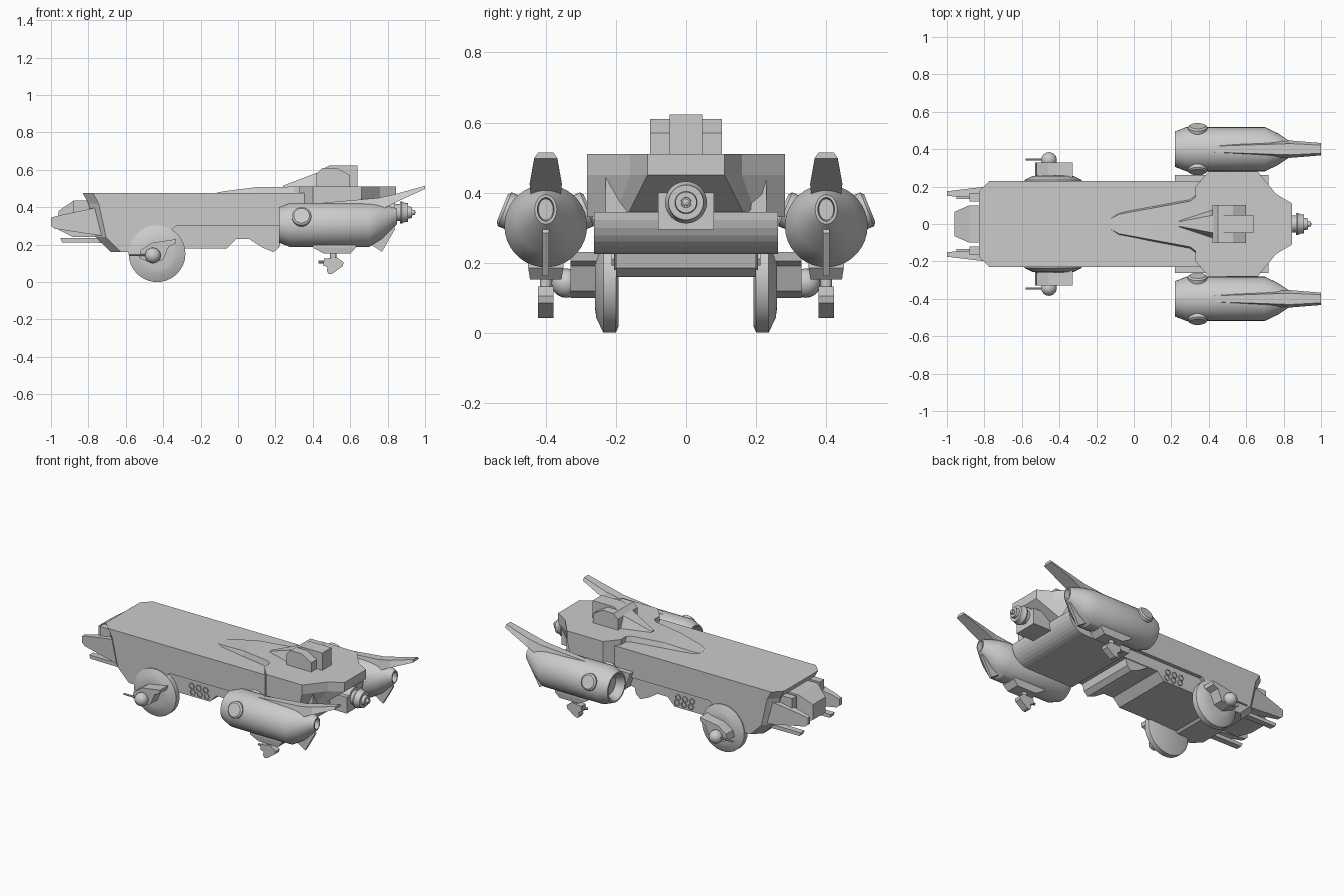
import bpy, bmesh, math
from math import sin, cos, pi

if "Cube" in bpy.data.objects:
    bpy.data.objects.remove(bpy.data.objects["Cube"])


def loft(name, rings, smooth=False):
    """Skin equal-length rings of points and cap both ends."""
    bm = bmesh.new()
    vs = [[bm.verts.new(p) for p in r] for r in rings]
    n = len(rings[0])
    for a, b in zip(vs, vs[1:]):
        for i in range(n):
            j = (i + 1) % n
            bm.faces.new((a[i], a[j], b[j], b[i]))
    bm.faces.new(vs[0])
    bm.faces.new(vs[-1][::-1])
    bmesh.ops.recalc_face_normals(bm, faces=bm.faces)
    me = bpy.data.meshes.new(name)
    bm.to_mesh(me)
    bm.free()
    if smooth:
        for p in me.polygons:
            p.use_smooth = True
        me.set_sharp_from_angle(angle=math.radians(32))
    ob = bpy.data.objects.new(name, me)
    bpy.context.collection.objects.link(ob)
    return ob


def prism(name, pts, y0, y1):
    """Side profile (x, z) extruded across y."""
    return loft(name, [[(x, y, z) for x, z in pts] for y in (y0, y1)])


def box(name, x0, x1, y0, y1, z0, z1):
    return prism(name, [(x0, z0), (x1, z0), (x1, z1), (x0, z1)], y0, y1)


def lathe(name, axis, c, prof, n=32):
    """prof: (offset along axis, radius, optional height/width scale, z shift)."""
    rings = []
    for t, r, *o in prof:
        sy, dz = o if o else (1, 0)
        ring = []
        for i in range(n):
            u, v = r * cos(2 * pi * i / n) * sy, r * sin(2 * pi * i / n)
            d = {'x': (t, u, v + dz), 'y': (u, t, v), 'z': (u, v, t)}[axis]
            ring.append(tuple(a + b for a, b in zip(c, d)))
        rings.append(ring)
    return loft(name, rings, True)


def sphere(name, c, r):
    return lathe(name, 'x', c, [(-r * cos(pi * i / 12), max(r * sin(pi * i / 12), .001))
                                for i in range(13)], 20)


# Main hull, chamfered towards the nose corners
hull = [(-.83, .475), (-.80, .42), (-.76, .24), (-.68, .16), (-.50, .16), (-.33, .30),
        (.70, .30), (.70, .475)]
side = [(x + .055 if x < -.6 else x, z) for x, z in hull]
loft("hull", [[(x, y, z) for x, z in p] for y, p in
              ((-.23, side), (-.175, hull), (.175, hull), (.23, side))])
prism("lower_hull", [(-.55, .30), (-.55, .17), (-.30, .18), (-.06, .18), (-.01, .23),
                     (.40, .23), (.40, .33), (-.3, .33)], -.205, .205)
prism("belly_wedge", [(.045, .305), (.06, .23), (.13, .185), (.19, .16), (.22, .185), (.25, .305)],
      -.2, .2)

# Rounded rear belly
prism("rear_belly", [(.22, .34), (.26, .225)] +
      [(.60 + .12 * sin(a * pi / 16), .345 - .12 * cos(a * pi / 16)) for a in range(9)],
      -.262, .262)

# Rear deck with undercut tail
half = [(.33, .20), (.40, .282), (.66, .282), (.76, .16), (.845, .11)]
low = [(.33, .20), (.40, .282), (.63, .282), (.67, .20), (.69, .17)]
plan = lambda h, z: [(x, y, z) for x, y in h] + [(x, -y, z) for x, y in h[::-1]]
loft("rear_deck", [plan(low, .33), plan(half, .45), plan(half, .51)])
# Raised spine running forward
loft("spine", [[(x, -w - .012, .46), (x, w + .012, .46), (x, w, z), (x, -w, z)] for x, w, z in
               ((-.12, .03, .476), (-.08, .052, .485), (.10, .085, .508), (.30, .122, .51),
                (.35, .16, .51), (.41, .26, .51))])

# Cabin on the deck
loft("cabin_nose", [[(x, -w, .50), (x, w, .50), (x, w * .6, z), (x, -w * .6, z)] for x, w, z in
                    ((.24, .02, .515), (.41, .075, .58), (.50, .075, .61))])
prism("cabin_block", [(.42, .50), (.42, .58), (.45, .61), (.53, .61), (.60, .57), (.60, .50)], -.102, .102)
prism("cabin_core", [(.40, .50), (.44, .60), (.49, .623), (.64, .623), (.64, .50)], -.047, .047)

# Central rear thruster
box("thruster_mount", .66, .84, -.08, .08, .295, .40)
lathe("thruster", 'x', (0, 0, .372), [(.70, .06), (.84, .06), (.84, .045), (.865, .045), (.865, .058),
      (.875, .06), (.89, .052), (.91, .05), (.91, .032), (.93, .03), (.93, .015), (.945, .014)])
sphere("thruster_tip", (.935, 0, .372), .014)

# Nose block
loft("nose_block", [[(x, -w, a), (x, w, a), (x, w, b), (x, -w, b)] for x, w, a, b in
                    ((-.96, .065, .28, .38), (-.88, .10, .24, .435), (-.74, .10, .24, .435))])

for s, tag in ((1, "left"), (-1, "right")):
    # Nose prongs
    prong = [(-1, .345), (-.95, .358), (-.75, .40), (-.73, .36), (-.715, .245), (-.98, .285), (-1, .30)]
    loft(tag + "_prong", [[(x, s * (y0 + k * (x + 1)), z) for x, z in prong]
                          for y0, k in ((.15, -.06), (.175, .12))])
    box(tag + "_nose_block", -.88, -.74, s * .12, s * .165, .27, .435)
    prism(tag + "_lower_prong", [(-.95, .235), (-.72, .235), (-.72, .21), (-.94, .212)], s * .135, s * .175)

    # Wheel with hub bracket and axle ball
    lathe(tag + "_wheel", 'y', (-.433, 0, .152), [(s * .193, .135), (s * .2, .152), (s * .236, .152),
          (s * .256, .11), (s * .26, .08)], 30)
    prism(tag + "_hub_bracket", [(-.53, .13), (-.52, .17), (-.46, .21), (-.33, .23), (-.335, .205),
          (-.37, .19), (-.40, .12), (-.46, .10)], s * .24, s * .33)
    sphere(tag + "_axle_ball", (-.455, s * .342, .142), .042)
    lathe(tag + "_axle_rod", 'x', (0, s * .345, .145), [(-.58, .006), (-.45, .006)], 10)

    # Round side vents
    for i in range(3):
        for j in range(2):
            lathe(tag + "_vent", 'y', (-.18 + i * .05 - j * .008, 0, .21 + j * .038),
                  [(s * .19, .02), (s * .212, .02), (s * .212, .015), (s * .208, .015)], 6)

    # Engine pod with open intake and oval tail
    Y = s * .40
    lathe(tag + "_engine", 'x', (0, Y, .305), [(.27, .06), (.235, .075), (.22, .085), (.22, .095),
          (.28, .118), (.70, .118), (.77, .092, .92, .018), (.85, .042, .75, .047),
          (.85, .034, .7, .047), (.82, .03, .7, .047)], 36)
    # Tilted porthole bosses on both sides of the pod
    for d in (1, -1):
        ob = lathe(tag + "_engine_boss", 'z', (0, 0, 0), [(0, .052), (.126, .052), (.134, .042)], 24)
        ob.location = (.34, Y, .305)
        ob.rotation_euler = (-d * math.radians(68), 0, 0)
    # Swept top fin
    loft(tag + "_tail_fin", [[(x, Y - w, a), (x, Y + w, a), (x, Y + w * .65, b), (x, Y - w * .65, b)]
         for x, w, a, b in ((.41, .024, .40, .42), (.75, .042, .38, .45),
                            (.84, .046, .425, .470), (1.0, .033, .498, .515))])
    # Thin keel fin and gun mount under the pod
    prism(tag + "_keel_fin", [(.66, .21), (.72, .195), (.77, .162), (.84, .285), (.82, .32), (.7, .32)],
          Y - .009, Y + .009)
    loft(tag + "_gun_mount", [[(x0, Y - w, z), (x1, Y - w, z), (x1, Y + w, z), (x0, Y + w, z)]
         for x0, x1, w, z in ((.40, .63, .05, .22), (.40, .63, .05, .185), (.46, .60, .045, .152))])
    lathe(tag + "_gun_post", 'z', (.51, Y, 0), [(.11, .017), (.17, .017)], 12)
    prism(tag + "_gun", [(.46, .125), (.53, .132), (.565, .105), (.56, .085), (.505, .045), (.485, .043),
          (.475, .06), (.48, .08), (.455, .09)], Y - .022, Y + .022)
    lathe(tag + "_gun_barrel", 'x', (0, Y, .108), [(.43, .008), (.48, .008)], 10)
